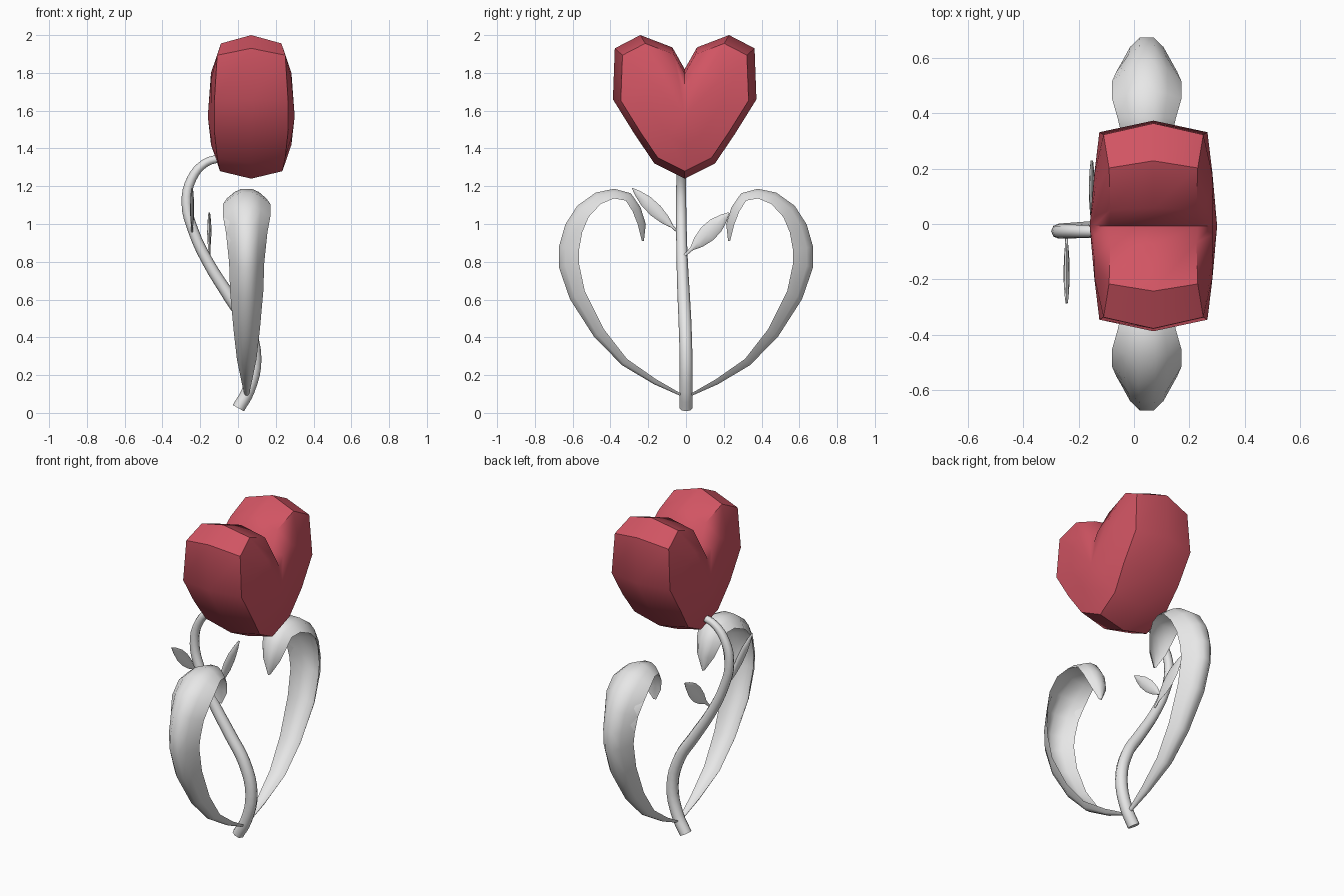
import bpy, bmesh, math
from mathutils import Vector

if "Cube" in bpy.data.objects:
    bpy.data.objects.remove(bpy.data.objects["Cube"])


def material(name, rgb):
    m = bpy.data.materials.new(name)
    m.diffuse_color = (*rgb, 1)
    m.use_nodes = True
    m.node_tree.nodes["Principled BSDF"].inputs["Base Color"].default_value = m.diffuse_color
    return m


RED = material("petal_red", (0.64, 0.09, 0.125))
GREY = material("pale_grey", (0.8, 0.8, 0.8))


def finish(obj, mat, angle):
    obj.data.materials.clear()
    obj.data.materials.append(mat)
    bpy.ops.object.select_all(action='DESELECT')
    obj.select_set(True)
    bpy.context.view_layer.objects.active = obj
    bpy.ops.object.shade_smooth_by_angle(angle=math.radians(angle))


def loft(name, rings, mat, angle):
    """Skin closed rings of equal length; a one-point ring closes to a tip."""
    bm = bmesh.new()
    vr = [[bm.verts.new(p) for p in r] for r in rings]
    for a, b in zip(vr, vr[1:]):
        n = max(len(a), len(b))
        for i in range(n):
            j = (i + 1) % n
            if len(a) == 1:
                bm.faces.new((a[0], b[i], b[j]))
            elif len(b) == 1:
                bm.faces.new((a[i], a[j], b[0]))
            else:
                bm.faces.new((a[i], a[j], b[j], b[i]))
    for r in (vr[0], vr[-1]):
        if len(r) > 2:
            bm.faces.new(r)
    bmesh.ops.recalc_face_normals(bm, faces=bm.faces)
    me = bpy.data.meshes.new(name)
    bm.to_mesh(me)
    bm.free()
    obj = bpy.data.objects.new(name, me)
    bpy.context.collection.objects.link(obj)
    finish(obj, mat, angle)
    return obj


# Heart blossom: outline (y, z, half thickness at the side ring)
half = [(0, 1.82, .16), (.065, 1.935, .155), (.235, 2.0, .16), (.37, 1.93, .18),
        (.38, 1.66, .195), (.265, 1.475, .195), (.16, 1.32, .18), (0, 1.24, .165)]
outline = half + [(-y, z, t) for y, z, t in half[-2:0:-1]]
CX, CY, CZ = .07, -.007, 1.6


def heart_ring(scale, side, thick=None):
    return [(CX + side * (t if thick is None else thick), CY + y * scale,
             CZ + (z - CZ) * scale) for y, z, t in outline]


loft("heart_blossom", [
    [(CX - .23, CY, 1.57)], heart_ring(.5, -1, .213), heart_ring(.89, -1),
    heart_ring(1, 0), heart_ring(.89, 1), heart_ring(.5, 1, .213),
    [(CX + .23, CY, 1.57)]], RED, 40)

# Stem: S-shaped tapered tube
path = [(.002, 0, .025, .034), (.055, 0, .12, .034), (.09, 0, .29, .034),
        (.045, -.005, .47, .034), (-.045, -.012, .615, .033),
        (-.16, -.02, .80, .03), (-.235, -.024, .96, .028),
        (-.272, -.026, 1.11, .027), (-.245, -.026, 1.24, .025),
        (-.17, -.026, 1.325, .022), (-.08, -.026, 1.35, .02)]
cu = bpy.data.curves.new("stem", 'CURVE')
cu.dimensions = '3D'
cu.bevel_depth = 1
cu.bevel_resolution = 2
cu.resolution_u = 4
cu.use_fill_caps = True
sp = cu.splines.new('BEZIER')
sp.bezier_points.add(len(path) - 1)
for bp, (x, y, z, r) in zip(sp.bezier_points, path):
    bp.co = (x, y, z)
    bp.radius = r
    bp.handle_left_type = bp.handle_right_type = 'AUTO'
stem = bpy.data.objects.new("stem", cu)
bpy.context.collection.objects.link(stem)
bpy.ops.object.select_all(action='DESELECT')
stem.select_set(True)
bpy.context.view_layer.objects.active = stem
bpy.ops.object.convert(target='MESH')
finish(bpy.context.view_layer.objects.active, GREY, 50)

# Large curled leaves: ridge (y, z), half width, channel depth
ridge = [(.02, .085, .012, .012), (.17, .15, .03, .03), (.34, .25, .052, .045),
         (.49, .40, .07, .07), (.62, .60, .088, .095), (.68, .77, .093, .115),
         (.68, .88, .10, .115), (.645, 1.0, .11, .105), (.58, 1.10, .125, .09),
         (.48, 1.17, .125, .07), (.38, 1.19, .105, .055), (.29, 1.165, .09, .05),
         (.238, 1.09, .08, .05), (.21, 1.0, .058, .045), (.222, .91, .008, .012)]


def big_leaf(name, mirror):
    rings = []
    for i, (y, z, w, d) in enumerate(ridge):
        a, b = ridge[max(i - 1, 0)], ridge[min(i + 1, len(ridge) - 1)]
        t = Vector((b[0] - a[0], b[1] - a[1])).normalized()
        n = Vector((-t.y, t.x))
        thick = min(.026, d * .7)
        section = [(u, d * u * u) for u in (-1, -.6, -.25, .25, .6, 1)]
        section += [(u, thick + (d - thick) * u * u) for u in (.6, 0, -.6)]
        rings.append([(.046 + u * w, mirror * (y + n.x * k), z + n.y * k)
                      for u, k in section])
    loft(name, rings, GREY, 60)


big_leaf("right_leaf", 1)
big_leaf("left_leaf", -1)


# Small flat leaves on the stem, lying in the y-z plane
def small_leaf(name, x, start, end, width):
    s, e = Vector(start), Vector(end)
    d = (e - s)
    n = Vector((-d.y, d.x)).normalized()
    rings = []
    for t, w in ((0, .15), (.15, .22), (.3, .7), (.5, 1), (.7, .93), (.88, .5), (1, .06)):
        c = s + d * t
        th = .004 + .007 * w
        rings.append([(x + th * math.cos(a), c.x + n.x * w * width * math.sin(a),
                       c.y + n.y * w * width * math.sin(a))
                      for a in (k * math.pi / 4 for k in range(8))])
    loft(name, rings, GREY, 60)


small_leaf("lower_stem_leaf", -.152, (-.005, .835), (.228, 1.06), .046)
small_leaf("upper_stem_leaf", -.243, (-.035, .95), (-.285, 1.19), .036)
